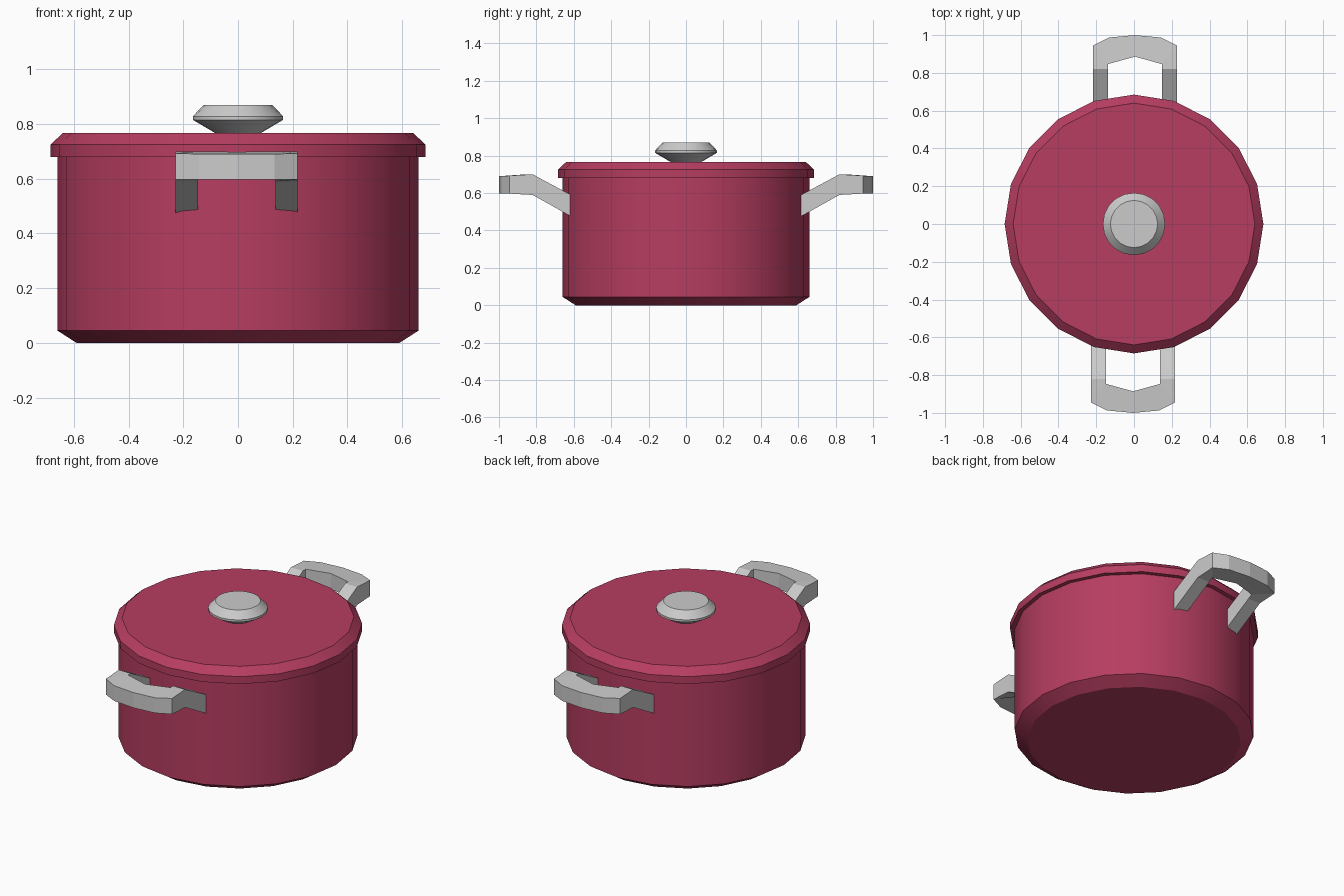
import bpy, bmesh
from math import sin, cos, tau, radians

if "Cube" in bpy.data.objects:
    bpy.data.objects.remove(bpy.data.objects["Cube"])

red = bpy.data.materials.new("red_enamel")
red.diffuse_color = (0.47, 0.047, 0.12, 1)
red.use_nodes = True
red.node_tree.nodes["Principled BSDF"].inputs["Base Color"].default_value = red.diffuse_color


def finish(name, bm, mat=None, smooth=True):
    bmesh.ops.recalc_face_normals(bm, faces=bm.faces[:])
    me = bpy.data.meshes.new(name)
    bm.to_mesh(me)
    bm.free()
    ob = bpy.data.objects.new(name, me)
    bpy.context.collection.objects.link(ob)
    if mat:
        me.materials.append(mat)
    if smooth:
        bpy.ops.object.select_all(action='DESELECT')
        ob.select_set(True)
        bpy.context.view_layer.objects.active = ob
        bpy.ops.object.shade_smooth_by_angle(angle=radians(30))
    return ob


def skin(bm, rings):
    # Joins successive closed rings with quads and caps both ends
    loops = [[bm.verts.new(p) for p in ring] for ring in rings]
    n = len(loops[0])
    for a, b in zip(loops, loops[1:]):
        for i in range(n):
            j = (i + 1) % n
            bm.faces.new((a[i], a[j], b[j], b[i]))
    bm.faces.new(loops[0])
    bm.faces.new(loops[-1])


def turned(name, profile, sides=20, mat=None):
    bm = bmesh.new()
    skin(bm, [[(r * cos(tau * i / sides), r * sin(tau * i / sides), z)
               for i in range(sides)] for r, z in profile])
    return finish(name, bm, mat)


# Pot body, lid and knob
turned("pot_body", [(0.59, 0), (0.66, 0.045), (0.66, 0.70)], mat=red)
turned("lid", [(0.64, 0.68), (0.685, 0.68), (0.685, 0.725), (0.64, 0.767)], mat=red)
turned("lid_knob", [(0.08, 0.765), (0.165, 0.815), (0.165, 0.828), (0.125, 0.87)])

# Handle half: outer x, y, inner x, y, then heights of
# outer top, outer bottom, inner bottom, inner top
half = [
    (0.223, 0.615, 0.142, 0.615, 0.590, 0.475, 0.475, 0.590),
    (0.223, 0.820, 0.142, 0.820, 0.700, 0.590, 0.590, 0.700),
    (0.223, 0.945, 0.142, 0.847, 0.693, 0.597, 0.605, 0.700),
    (0.138, 0.987, 0.130, 0.850, 0.690, 0.597, 0.605, 0.700),
    (0.000, 1.000, 0.000, 0.886, 0.690, 0.597, 0.605, 0.698),
]
stations = half + [(-s[0], s[1], -s[2]) + s[3:] for s in half[-2::-1]]


# Two handles, half a turn apart
for name, side in (("back_handle", 1), ("front_handle", -1)):
    bm = bmesh.new()
    skin(bm, [[(side * (x + 0.005), side * y, z) for x, y, z in
               ((ox, oy, ot), (ox, oy, ob), (ix, iy, ib), (ix, iy, it))]
              for ox, oy, ix, iy, ot, ob, ib, it in stations])
    finish(name, bm, smooth=False)
